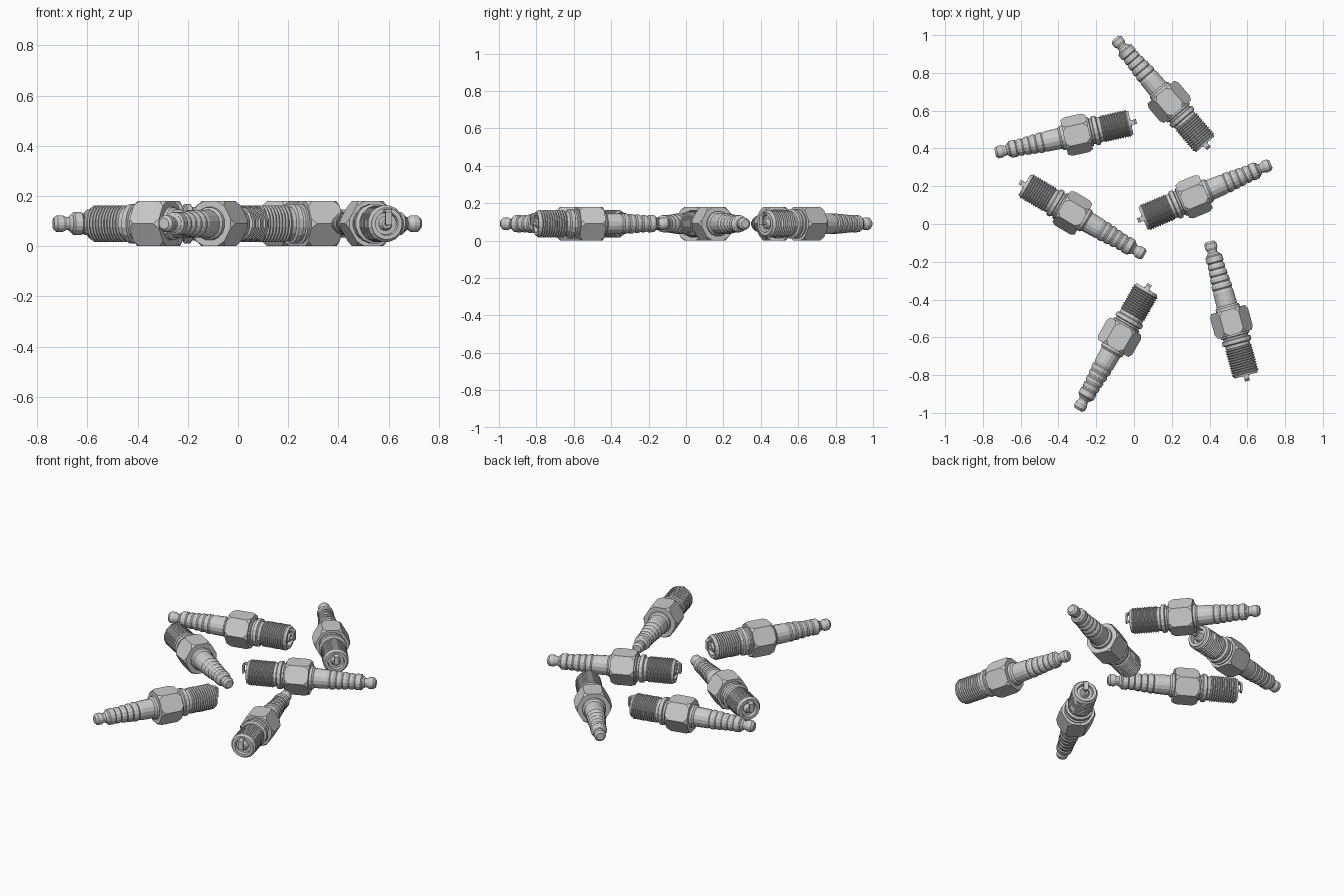
import bpy, bmesh
from math import pi, sin, cos, radians
from mathutils import Matrix

if "Cube" in bpy.data.objects:
    bpy.data.objects.remove(bpy.data.objects["Cube"])

SIDES = 16
AXIS_Z = 0.09          # height of each plug's axis when resting on a hex flat


def mesh_from(name, bm):
    bmesh.ops.recalc_face_normals(bm, faces=bm.faces)
    me = bpy.data.meshes.new(name)
    bm.to_mesh(me)
    bm.free()
    return me


def lathe(name, profile, sides=SIDES):
    """Revolve (distance along x, radius) points about the x axis, ends capped."""
    bm = bmesh.new()
    rings = [[bm.verts.new((x, r * cos(2 * pi * (i + .5) / sides),
                            r * sin(2 * pi * (i + .5) / sides)))
              for i in range(sides)] for x, r in profile]
    for a, b in zip(rings, rings[1:]):
        for i in range(sides):
            j = (i + 1) % sides
            bm.faces.new((a[i], a[j], b[j], b[i]))
    bm.faces.new(rings[0])
    bm.faces.new(rings[-1])
    return mesh_from(name, bm)


# terminal nut: waisted metal stud at the far end
terminal = lathe("terminal", [(0, .022), (.012, .033), (.036, .034), (.052, .026),
                              (.062, .027), (.074, .038), (.09, .038)])

# ribbed insulator
ribs = [(.074, .036), (.082, .046), (.112, .047), (.118, .041)]
for k in range(4):
    x = .122 + k * .036
    r = .046 + k * .003
    ribs += [(x, r - .005), (x + .008, r), (x + .024, r + .001), (x + .031, r - .004)]
insulator = lathe("insulator", ribs + [(.268, .052), (.275, .055), (.35, .057),
                                       (.36, .066), (.385, .068)])

# hex nut with clipped corners
bm = bmesh.new()
R = AXIS_Z / cos(pi / 6)
bmesh.ops.create_cone(bm, cap_ends=True, segments=6, radius1=R, radius2=R, depth=.136)
flat_up = Matrix.Rotation(pi / 2, 4, 'Y')
bm.transform(flat_up)
if max(v.co.z for v in bm.verts) > R - .001:      # put a flat, not a corner, on top
    bm.transform(Matrix.Rotation(pi / 6, 4, 'X'))
bm.transform(Matrix.Translation((.442, 0, 0)))
bmesh.ops.bevel(bm, geom=bm.verts[:], offset=.022, affect='VERTICES', segments=1)
hex_nut = mesh_from("hex_nut", bm)

# collar, gasket ring and threaded shell with a recessed mouth
shell_pts = [(.50, .078), (.518, .08), (.522, .07), (.532, .07), (.536, .08),
             (.556, .08), (.562, .068), (.578, .068)]
TURNS, START, END = 11, .58, .725
pitch = (END - START) / TURNS
for k in range(TURNS):
    x = START + k * pitch
    shell_pts += [(x, .066), (x + pitch * .4, .074), (x + pitch * .6, .074)]
shell_pts += [(.727, .067), (.736, .064), (.736, .047), (.715, .044)]
shell = lathe("threaded_shell", shell_pts)

# centre electrode and its ceramic nose
core = lathe("centre_electrode", [(.71, .03), (.732, .024), (.738, .02), (.739, .010),
                                  (.752, .009)], 12)

# ground strap: bent bar from the top of the rim to the centre
path = [(.73, .056), (.754, .056), (.766, .046), (.766, -.006)]
inner = [(.73, .047), (.751, .047), (.757, .041), (.757, -.006)]
bm = bmesh.new()
W = .013
sec = [[bm.verts.new(p) for p in ((xo, -W, zo), (xo, W, zo), (xi, W, zi), (xi, -W, zi))]
       for (xo, zo), (xi, zi) in zip(path, inner)]
for a, b in zip(sec, sec[1:]):
    for i in range(4):
        j = (i + 1) % 4
        bm.faces.new((a[i], a[j], b[j], b[i]))
bm.faces.new(sec[0])
bm.faces.new(sec[-1])
strap = mesh_from("ground_strap", bm)

# six scattered plugs: terminal tip x, y and heading in degrees
plugs = [(-.10, .983, -49.6), (-.735, .377, 12.5), (.055, -.165, 149.6),
         (.725, .317, 203), (-.295, -.984, 60.4), (.40, -.092, -74.8)]
for n, (x, y, heading) in enumerate(plugs, 1):
    place = Matrix.Translation((x, y, AXIS_Z)) @ Matrix.Rotation(radians(heading), 4, 'Z')
    for me in (terminal, insulator, hex_nut, shell, core, strap):
        ob = bpy.data.objects.new(f"plug_{n}_{me.name}", me)
        ob.matrix_world = place
        bpy.context.collection.objects.link(ob)
